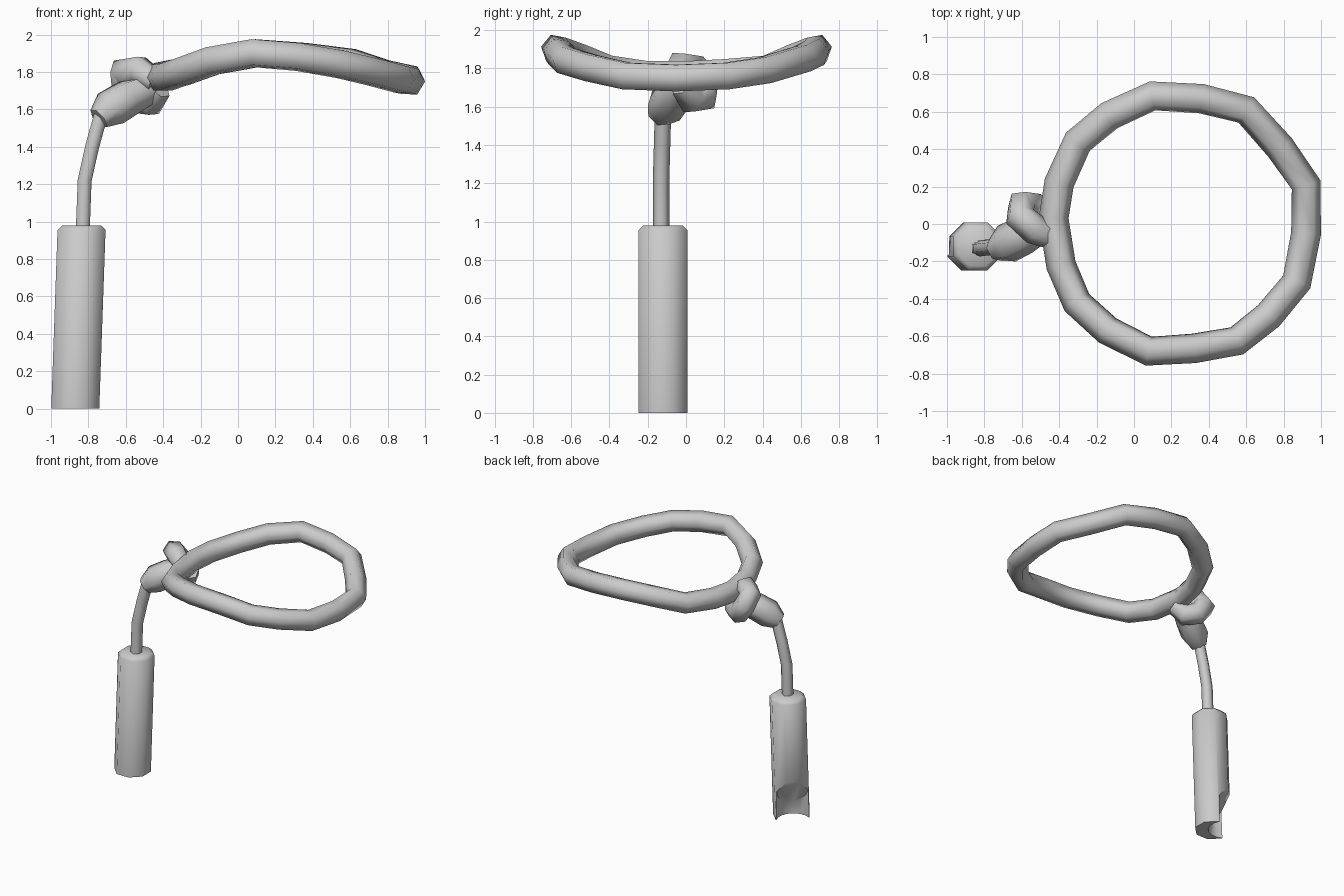
import bpy, bmesh
from math import radians, pi
from mathutils import Matrix, Vector

if "Cube" in bpy.data.objects:
    bpy.data.objects.remove(bpy.data.objects["Cube"])


def smooth(ob, angle):
    bpy.ops.object.select_all(action='DESELECT')
    ob.select_set(True)
    bpy.context.view_layer.objects.active = ob
    bpy.ops.object.shade_smooth_by_angle(angle=radians(angle))


def tube(name, pts, radius, closed=False, angle=65):
    """Six-sided tube along points (x, y, z[, radius factor])."""
    cu = bpy.data.curves.new(name, 'CURVE')
    cu.dimensions = '3D'
    cu.bevel_depth = radius
    cu.bevel_resolution = 1
    cu.use_fill_caps = not closed
    sp = cu.splines.new('POLY')
    sp.points.add(len(pts) - 1)
    for p, c in zip(sp.points, pts):
        p.co = (*c[:3], 1)
        p.radius = c[3] if len(c) > 3 else 1
    sp.use_cyclic_u = closed
    ob = bpy.data.objects.new(name, cu)
    bpy.context.collection.objects.link(ob)
    bpy.ops.object.select_all(action='DESELECT')
    ob.select_set(True)
    bpy.context.view_layer.objects.active = ob
    bpy.ops.object.convert(target='MESH')
    ob = bpy.context.object
    smooth(ob, angle)
    return ob


def prism(name, sides, r, depth, edit=None):
    bm = bmesh.new()
    bmesh.ops.create_cone(bm, cap_ends=True, segments=sides, radius1=r, radius2=r, depth=depth,
                          matrix=Matrix.Translation((0, 0, depth / 2)) @ Matrix.Rotation(pi / sides, 4, 'Z'))
    if edit:
        edit(bm)
    me = bpy.data.meshes.new(name)
    bm.to_mesh(me)
    bm.free()
    ob = bpy.data.objects.new(name, me)
    bpy.context.collection.objects.link(ob)
    return ob


# Octagonal barrel with a chamfered top, leaning slightly
def barrel_edit(bm):
    top = [e for e in bm.edges if all(v.co.z > 0.9 for v in e.verts)]
    bmesh.ops.bevel(bm, geom=top, offset=0.025, segments=1, affect='EDGES')
    for v in bm.verts:
        v.co += Vector((-0.87 + 0.035 * v.co.z, -0.12, 0))


barrel = prism("barrel", 8, 0.139, 0.98, barrel_edit)


# Scoop cutter: round groove on the back-left side, top sloping up outwards
def scoop_edit(bm):
    for v in bm.verts:
        out = (v.co.y - v.co.x) * 0.7071
        if v.co.z > 0.2:
            v.co.z += 1.5 * out
        else:
            v.co.z -= 0.1
        v.co += Vector((-0.87 - 0.09 * 0.7071, -0.12 + 0.09 * 0.7071, 0))


cutter = prism("scoop_cutter", 16, 0.127, 0.28, scoop_edit)
mod = barrel.modifiers.new("scoop", 'BOOLEAN')
mod.operation = 'DIFFERENCE'
mod.solver = 'EXACT'
mod.object = cutter
bpy.context.view_layer.objects.active = barrel
bpy.ops.object.modifier_apply(modifier="scoop")
bpy.data.objects.remove(cutter)
smooth(barrel, 46)

# Thin cord between barrel and knot
tube("thin_cord", [(-0.83, -0.13, 0.95), (-0.82, -0.13, 1.22), (-0.78, -0.125, 1.40),
                   (-0.73, -0.12, 1.58)], 0.043)

# Knot: lower lump and wrapped strand
tube("knot_lump", [(-0.745, -0.14, 1.55, 0.6), (-0.68, -0.105, 1.605, 1),
                   (-0.59, -0.06, 1.66, 0.97), (-0.48, 0.0, 1.71, 0.8)], 0.107)
tube("knot_wrap", [(-0.44, -0.07, 1.75, 0.8), (-0.53, -0.03, 1.81), (-0.61, 0.04, 1.80),
                   (-0.60, 0.10, 1.73), (-0.54, 0.09, 1.65), (-0.47, 0.03, 1.64),
                   (-0.42, -0.02, 1.71, 0.8)], 0.082)

# Large cord loop
tube("cord_loop", [
    (-0.43, 0.03, 1.77), (-0.40, 0.22, 1.78), (-0.30, 0.44, 1.80), (-0.13, 0.58, 1.86),
    (0.10, 0.685, 1.90), (0.36, 0.67, 1.88), (0.60, 0.61, 1.85), (0.78, 0.41, 1.79),
    (0.92, 0.21, 1.76), (0.92, -0.05, 1.75), (0.87, -0.31, 1.76), (0.72, -0.49, 1.80),
    (0.55, -0.625, 1.84), (0.32, -0.665, 1.88), (0.08, -0.68, 1.90), (-0.14, -0.57, 1.86),
    (-0.305, -0.42, 1.80), (-0.39, -0.22, 1.77)], 0.08, closed=True)
